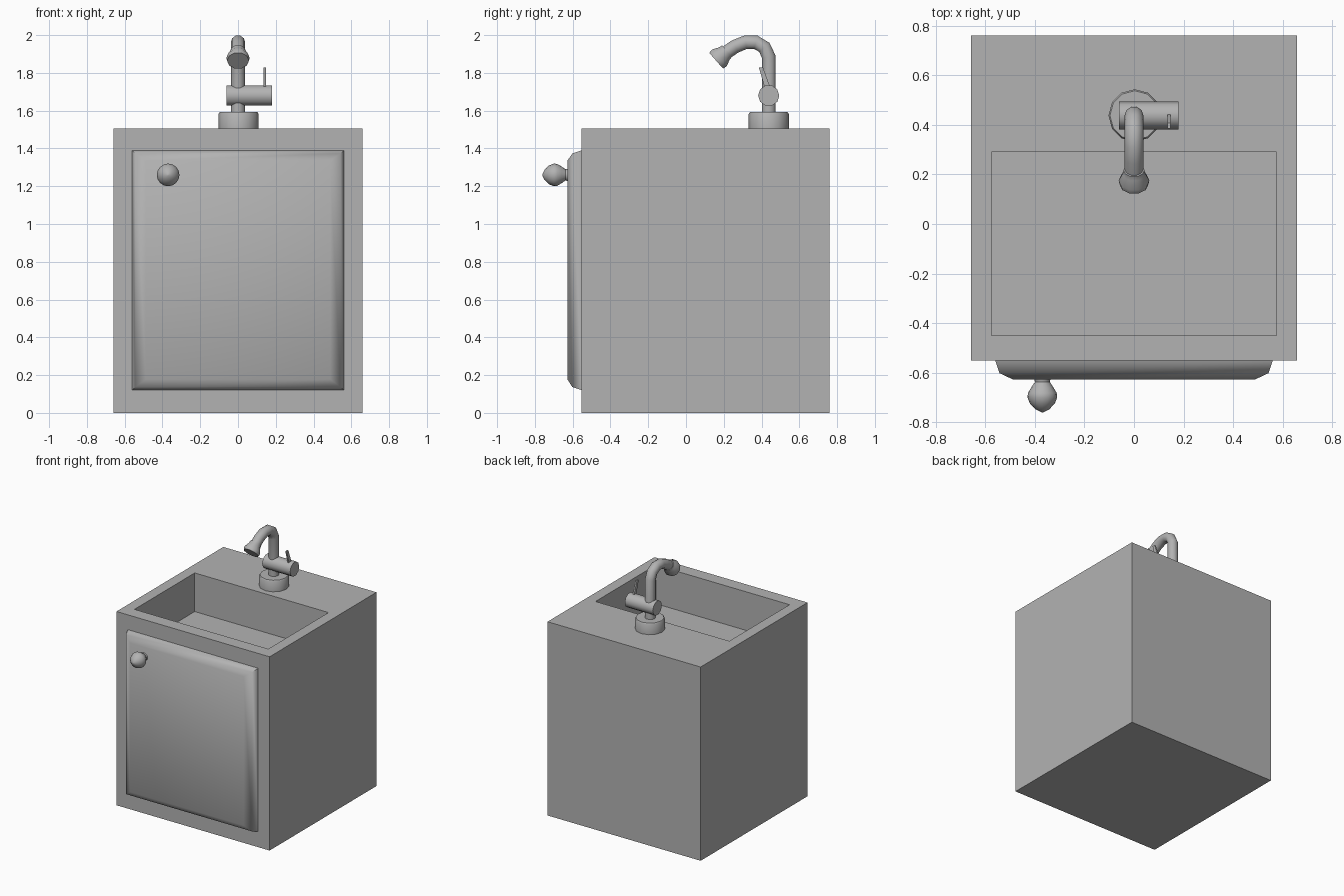
import bpy, bmesh, math
from mathutils import Vector

cube = bpy.data.objects.get("Cube")
if cube:
    bpy.data.objects.remove(cube, do_unlink=True)

GREY = (0.45, 0.45, 0.45, 1)
mat = bpy.data.materials.new("plain_grey")
mat.use_nodes = True
mat.diffuse_color = GREY
mat.node_tree.nodes["Principled BSDF"].inputs["Base Color"].default_value = GREY


def loft(name, rings, smooth=True):
    """Skin a stack of equal-length point rings and cap both ends."""
    bm = bmesh.new()
    loops = [[bm.verts.new(p) for p in ring] for ring in rings]
    n = len(loops[0])
    for a, b in zip(loops, loops[1:]):
        for i in range(n):
            j = (i + 1) % n
            bm.faces.new((a[i], a[j], b[j], b[i]))
    bm.faces.new(loops[0][::-1])
    bm.faces.new(loops[-1])
    bmesh.ops.recalc_face_normals(bm, faces=bm.faces)
    mesh = bpy.data.meshes.new(name)
    bm.to_mesh(mesh)
    bm.free()
    mesh.materials.append(mat)
    ob = bpy.data.objects.new(name, mesh)
    bpy.context.collection.objects.link(ob)
    if smooth:
        bpy.ops.object.select_all(action='DESELECT')
        ob.select_set(True)
        bpy.context.view_layer.objects.active = ob
        bpy.ops.object.shade_smooth_by_angle(angle=math.radians(46))
    return ob


def circle(centre, axis, radius, sides):
    axis = Vector(axis).normalized()
    u = Vector((1, 0, 0)) if abs(axis.x) < 0.9 else Vector((0, 1, 0))
    v = axis.cross(u)
    angles = [math.tau * i / sides for i in range(sides)]
    return [Vector(centre) + radius * (u * math.cos(a) + v * math.sin(a)) for a in angles]


def lathe(name, origin, axis, profile, sides):
    """Revolve (distance along axis, radius) pairs."""
    axis = Vector(axis).normalized()
    return loft(name, [circle(Vector(origin) + axis * d, axis, r, sides) for d, r in profile])


def flat_rect(x, y0, y1, z):
    return [(-x, y0, z), (x, y0, z), (x, y1, z), (-x, y1, z)]


def upright_rect(x, z0, z1, y):
    return [(-x, y, z0), (x, y, z0), (x, y, z1), (-x, y, z1)]


# Cabinet with the basin sunk into its top
FRONT, BACK, TOP = -0.552, 0.76, 1.505
loft("cabinet_with_basin", [
    flat_rect(0.658, FRONT, BACK, 0),
    flat_rect(0.658, FRONT, BACK, TOP),
    flat_rect(0.575, -0.45, 0.29, TOP),
    flat_rect(0.575, -0.45, 0.29, TOP - 0.3),
], smooth=False)

# Door with rounded-over edges
loft("door", [
    upright_rect(0.56, 0.12, 1.39, FRONT),
    upright_rect(0.543, 0.137, 1.373, -0.602),
    upright_rect(0.488, 0.178, 1.335, -0.628),
])

# Door knob
lathe("door_knob", (-0.37, -0.62, 1.26), (0, -1, 0),
      [(0, 0.034), (0.018, 0.03), (0.04, 0.045), (0.062, 0.058), (0.08, 0.06),
       (0.105, 0.05), (0.128, 0.028), (0.14, 0.004)], 16)

# Faucet base and mixer body
AXIS_Y = 0.438
lathe("faucet_base", (0.003, AXIS_Y, TOP), (0, 0, 1),
      [(0, 0.106), (0.078, 0.106), (0.087, 0.1)], 12)
lathe("mixer_body", (-0.06, AXIS_Y, 1.68), (1, 0, 0), [(0, 0.056), (0.24, 0.056)], 10)

# Curved spout pipe
path = [Vector((0, y, z)) for y, z in (
    (AXIS_Y, 1.58), (AXIS_Y, 1.885), (0.415, 1.935), (0.37, 1.962),
    (0.315, 1.962), (0.26, 1.94), (0.19, 1.892))]
rings = []
for i, p in enumerate(path):
    tangent = path[min(i + 1, len(path) - 1)] - path[max(i - 1, 0)]
    if i == 1:
        tangent = Vector((0, -0.25, 1))
    rings.append(circle(p, tangent, 0.038, 10))
loft("spout_pipe", rings)

# Flared nozzle at the end of the spout
lathe("spout_nozzle", (0, 0.218, 1.916), (0, -0.75, -0.66),
      [(0, 0.042), (0.02, 0.045), (0.055, 0.062), (0.078, 0.058)], 10)

# Thin tilted lever on the mixer
loft("mixer_lever", [
    [(0.142 + sx * 0.006, y + sy * half, z) for sx, sy in ((-1, -1), (1, -1), (1, 1), (-1, 1))]
    for y, z, half in ((0.432, 1.72, 0.015), (0.397, 1.828, 0.011))
], smooth=False)
